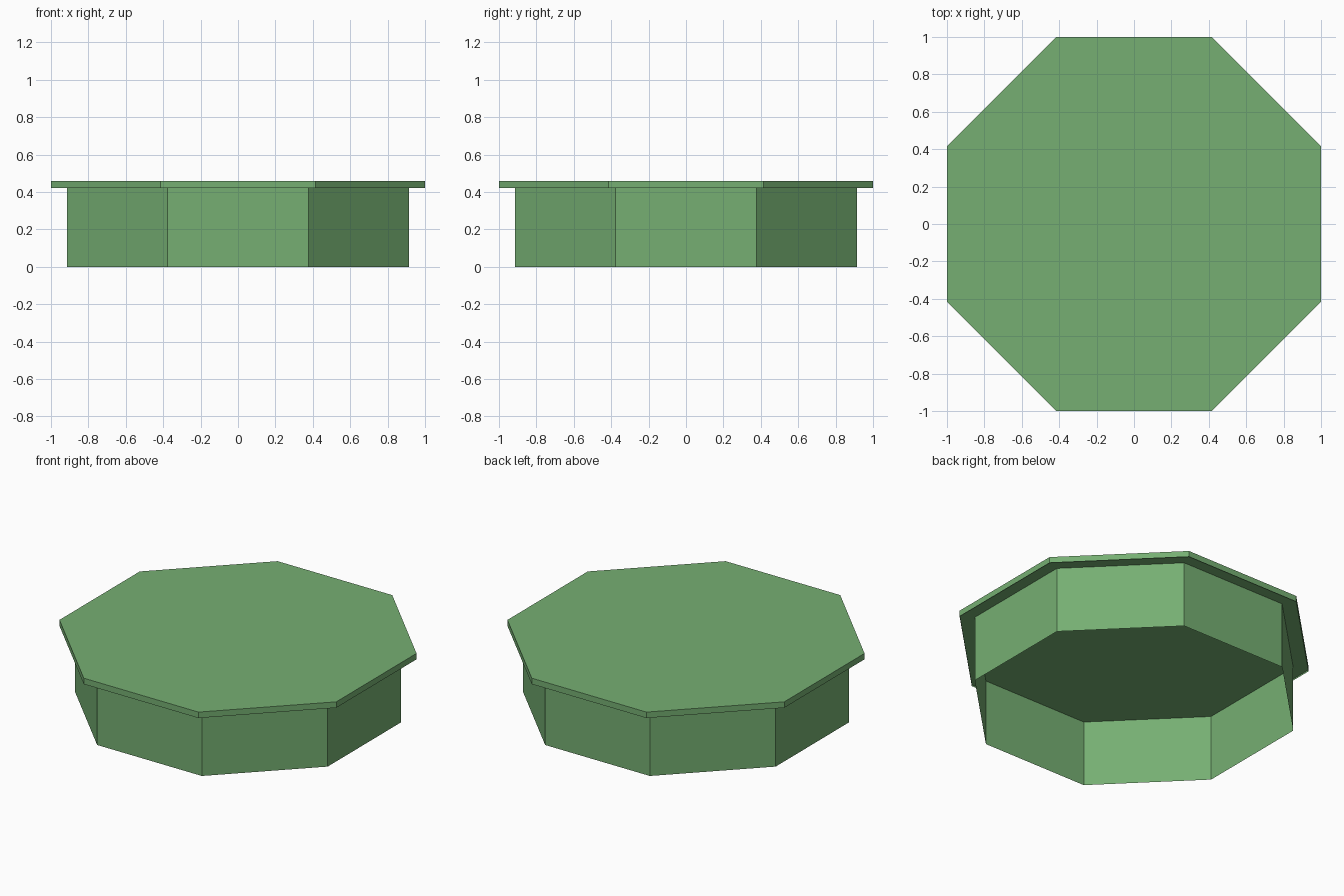
import bpy, math

if "Cube" in bpy.data.objects:
    bpy.data.objects.remove(bpy.data.objects["Cube"])

SIDES = 8
green = bpy.data.materials.new("soft_green")
green.diffuse_color = (0.18, 0.43, 0.17, 1)
green.use_nodes = True
green.node_tree.nodes["Principled BSDF"].inputs["Base Color"].default_value = green.diffuse_color


def octagon(name, apothem, z0, z1, fill):
    # Flat-sided prism with faces square to the axes
    bpy.ops.mesh.primitive_cylinder_add(
        vertices=SIDES, radius=apothem / math.cos(math.pi / SIDES),
        depth=z1 - z0, end_fill_type=fill,
        location=(0, 0, (z0 + z1) / 2), rotation=(0, 0, math.pi / SIDES))
    ob = bpy.context.object
    ob.name = name
    bpy.ops.object.transform_apply(location=True, rotation=True, scale=True)
    ob.data.materials.append(green)
    return ob


# Open thin-walled skirt, reaching up into the lid
octagon("skirt_wall", 0.913, 0.0, 0.431, 'NOTHING')
# Lid plate, with a shallow lip hanging below its underside
octagon("lid_plate", 1.0, 0.431, 0.46, 'NGON')
octagon("lid_lip", 1.0, 0.421, 0.431, 'NOTHING')
